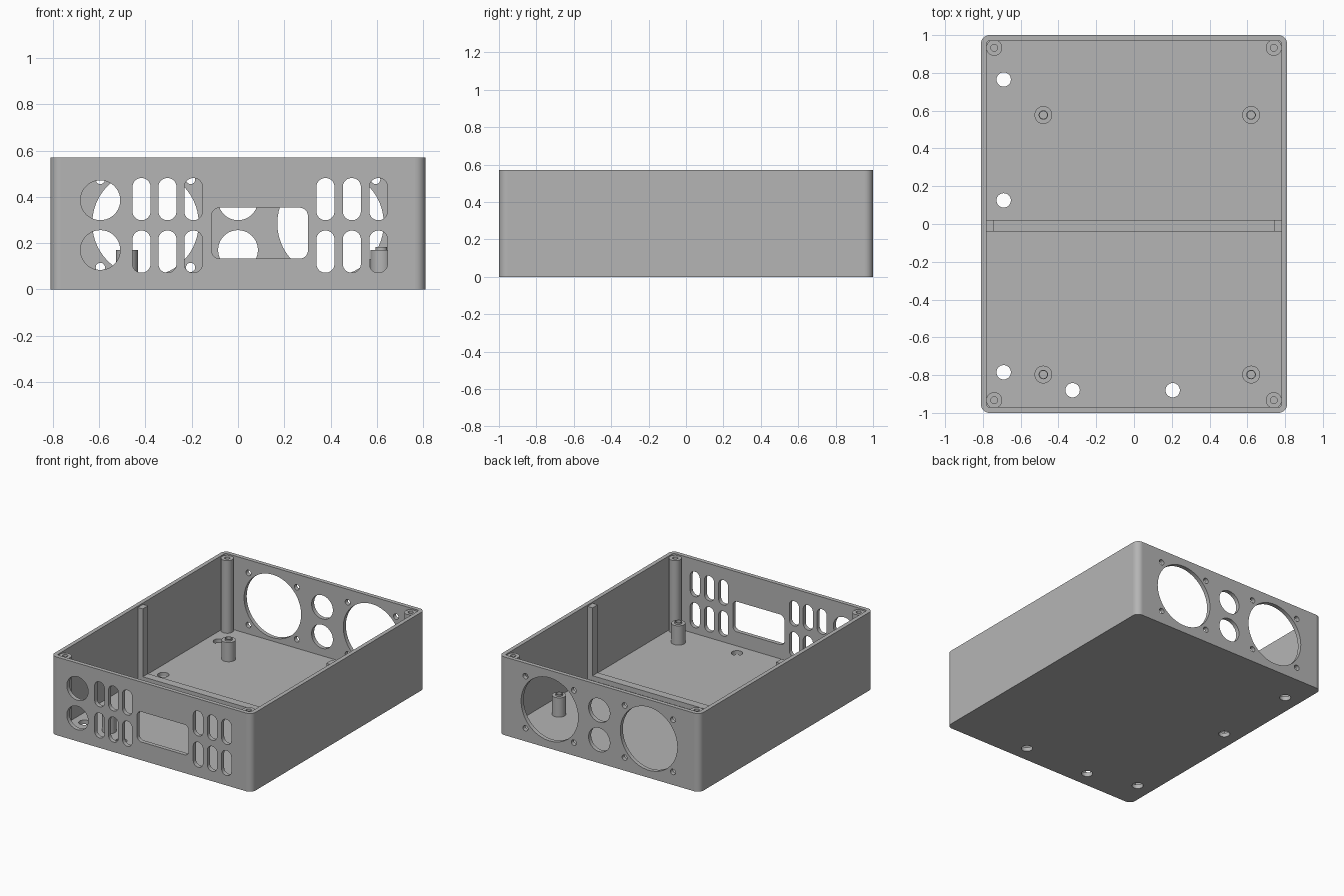
import bpy, bmesh, math
from mathutils import Vector

cube = bpy.data.objects.get("Cube")
if cube:
    bpy.data.objects.remove(cube, do_unlink=True)

W, L, H = 0.81, 1.0, 0.57      # half width, half length, height
WALL, FLOOR = 0.03, 0.03

grey = bpy.data.materials.new("plain grey")
grey.use_nodes = True
grey.diffuse_color = (0.46, 0.46, 0.46, 1)
grey.node_tree.nodes["Principled BSDF"].inputs["Base Color"].default_value = grey.diffuse_color


def make_object(name, bm):
    bmesh.ops.recalc_face_normals(bm, faces=bm.faces)
    mesh = bpy.data.meshes.new(name)
    bm.to_mesh(mesh)
    bm.free()
    mesh.materials.append(grey)
    obj = bpy.data.objects.new(name, mesh)
    bpy.context.collection.objects.link(obj)
    return obj


def rounded(cx, cy, hw, hh, r, seg=10):
    """Rounded rectangle; a circle or slot when r reaches the half size."""
    pts = []
    for k, (sx, sy) in enumerate([(1, 1), (-1, 1), (-1, -1), (1, -1)]):
        for i in range(seg + 1):
            a = math.pi / 2 * (k + i / seg)
            p = Vector((cx + sx * (hw - r) + r * math.cos(a),
                        cy + sy * (hh - r) + r * math.sin(a)))
            if not pts or (p - pts[-1]).length > 1e-5:
                pts.append(p)
    if (pts[0] - pts[-1]).length < 1e-5:
        pts.pop()
    return pts


def extrude(bm, pts, lo, hi, axis="z"):
    """Extrude an outline along z, or an x/z outline along y."""
    def place(p, d):
        return (p.x, p.y, d) if axis == "z" else (p.x, d, p.y)
    a = [bm.verts.new(place(p, lo)) for p in pts]
    b = [bm.verts.new(place(p, hi)) for p in pts]
    bm.faces.new(a)
    bm.faces.new(b)
    n = len(pts)
    for i in range(n):
        j = (i + 1) % n
        bm.faces.new((a[i], a[j], b[j], b[i]))


def circle(x, y, r):
    return rounded(x, y, r, r, r)


def cut(obj, bm):
    """Subtract a cutter and bake the result."""
    cutter = make_object("cutter", bm)
    cutter.hide_render = True
    mod = obj.modifiers.new("cut", "BOOLEAN")
    mod.operation, mod.solver, mod.object = "DIFFERENCE", "EXACT", cutter
    dg = bpy.context.evaluated_depsgraph_get()
    mesh = bpy.data.meshes.new_from_object(obj.evaluated_get(dg))
    obj.modifiers.clear()
    obj.data = mesh
    bpy.data.objects.remove(cutter, do_unlink=True)


def smooth(obj):
    """Smooth the curved strips, keep the big panels flat."""
    bpy.ops.object.select_all(action="DESELECT")
    obj.select_set(True)
    bpy.context.view_layer.objects.active = obj
    bpy.ops.object.shade_smooth_by_angle(angle=math.radians(30))
    for p in obj.data.polygons:
        if max(abs(c) for c in p.normal) > 0.999:
            p.use_smooth = False


def lathe(name, x, y, profile, seg=32):
    """Turn a radius/height profile around a vertical axis."""
    bm = bmesh.new()
    vs = [bm.verts.new((r, 0, z)) for r, z in profile]
    es = [bm.edges.new(e) for e in zip(vs, vs[1:])]
    bmesh.ops.spin(bm, geom=vs + es, cent=(0, 0, 0), axis=(0, 0, 1),
                   angle=math.tau, steps=seg)
    bmesh.ops.remove_doubles(bm, verts=bm.verts, dist=1e-5)
    bmesh.ops.translate(bm, verts=bm.verts, vec=(x, y, 0))
    smooth(make_object(name, bm))


# Open tray
bm = bmesh.new()
extrude(bm, rounded(0, 0, W, L, 0.045), 0, H)
tray = make_object("case_tray", bm)
bm = bmesh.new()
extrude(bm, rounded(0, 0, W - WALL, L - WALL, 0.015), FLOOR, H + 0.1)
cut(tray, bm)

# Front openings: two round ports, vent slots and a display window
bm = bmesh.new()
front = [circle(-0.595, z, 0.086) for z in (0.17, 0.385)]
for x in (-0.417, -0.305, -0.193, 0.378, 0.492, 0.607):
    front += [rounded(x, z, 0.039, 0.091, 0.038) for z in (0.163, 0.39)]
front.append(rounded(0.094, 0.243, 0.208, 0.11, 0.035))
for pts in front:
    extrude(bm, pts, -L - 0.05, -L + 0.06, "y")

# Rear openings: two fans with screw holes, two round ports
rear = [circle(0, z, 0.086) for z in (0.17, 0.385)]
for x in (-0.4, 0.4):
    rear.append(rounded(x, 0.285, 0.23, 0.23, 0.23, 20))
    rear += [circle(x + i * 0.195, 0.285 + j * 0.19, 0.02)
             for i in (-1, 1) for j in (-1, 1)]
for pts in rear:
    extrude(bm, pts, L - 0.06, L + 0.05, "y")

# Floor holes
for x, y in [(-0.69, 0.765), (-0.69, 0.125), (-0.69, -0.785),
             (-0.325, -0.88), (0.205, -0.88)]:
    extrude(bm, circle(x, y, 0.038), -0.05, FLOOR + 0.03)
cut(tray, bm)
smooth(tray)

# Corner screw posts and stepped board standoffs
for side, sx in (("left", 1), ("right", -1)):
    for end, sy in (("front", -1), ("back", 1)):
        lathe(f"corner_post_{end}_{side}", sx * 0.74, sy * 0.933,
              [(0.042, 0.01), (0.042, 0.56), (0.018, 0.56), (0.018, 0.3), (0, 0.3)])
        lathe(f"standoff_{end}_{side}", 0.07 + sx * 0.55, -0.11 + sy * 0.687,
              [(0.047, 0.01), (0.047, 0.17), (0.025, 0.17), (0.025, 0.182),
               (0.02, 0.182), (0.02, 0.06), (0, 0.06)])

# Middle ribs on the side walls and the low ridge across the floor
for name, x0, x1, z1 in (("rib_left", 0.74, 0.79, 0.56),
                         ("rib_right", -0.79, -0.74, 0.56),
                         ("floor_ridge", -0.74, 0.74, 0.065)):
    bm = bmesh.new()
    outline = [Vector(p) for p in ((x0, -0.04), (x1, -0.04), (x1, 0.02), (x0, 0.02))]
    extrude(bm, outline, 0.01, z1)
    make_object(name, bm)
